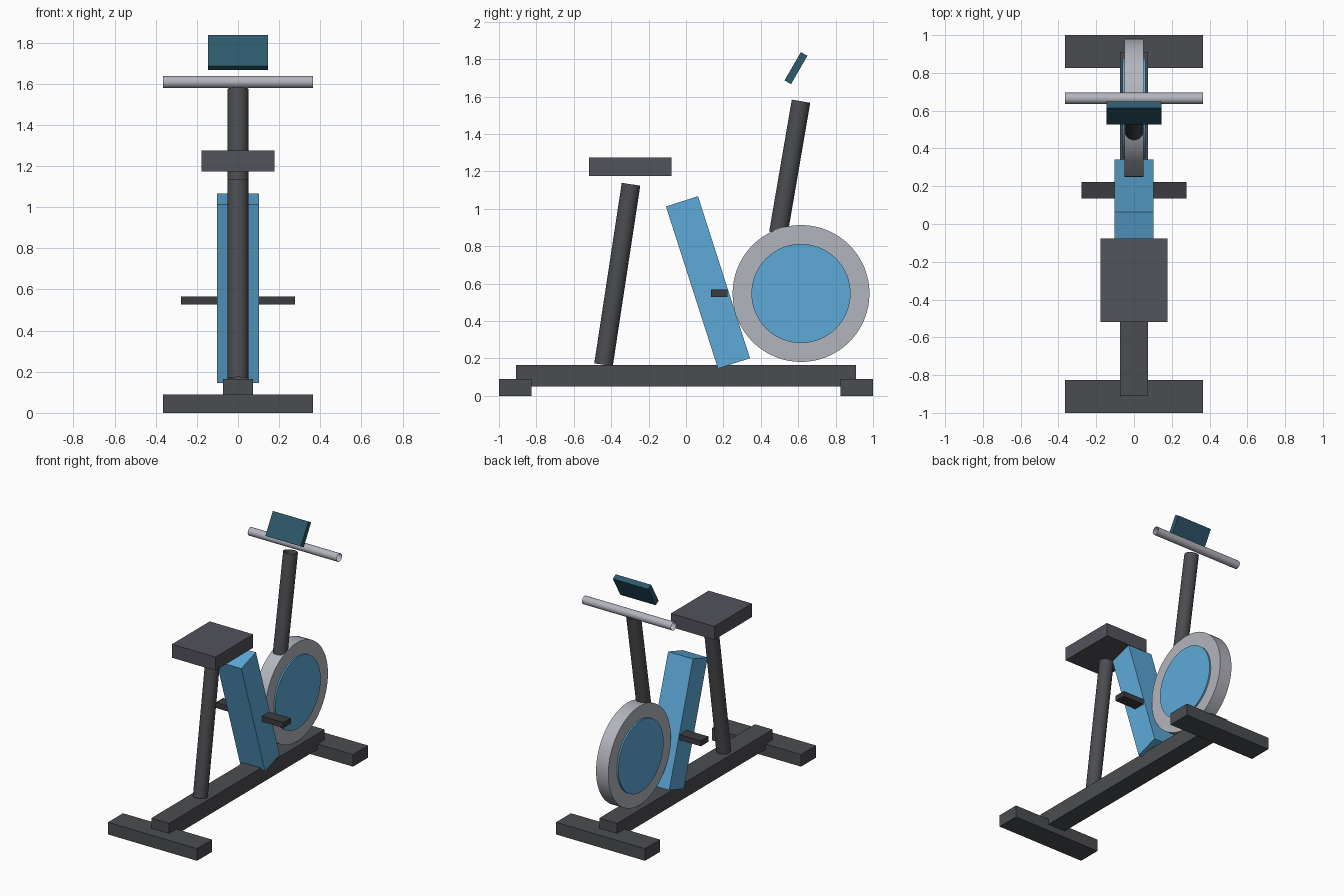
import bpy
from math import radians, pi
from mathutils import Vector

if "Cube" in bpy.data.objects:
    bpy.data.objects.remove(bpy.data.objects["Cube"])


def material(name, rgb):
    m = bpy.data.materials.new(name)
    m.diffuse_color = (*rgb, 1)
    m.use_nodes = True
    m.node_tree.nodes["Principled BSDF"].inputs["Base Color"].default_value = m.diffuse_color
    return m


DARK = material("dark_grey", (0.07, 0.073, 0.08))
PAD = material("pad_grey", (0.085, 0.085, 0.105))
BLACK = material("near_black", (0.045, 0.045, 0.05))
SILVER = material("silver", (0.45, 0.46, 0.51))
BLUE = material("blue", (0.11, 0.40, 0.69))
TEAL = material("teal", (0.026, 0.10, 0.15))


def box(name, center, size, mat, tilt=0):
    bpy.ops.mesh.primitive_cube_add(size=1, location=center)
    o = bpy.context.object
    o.name = name
    o.scale = size
    bpy.ops.object.transform_apply(location=False, rotation=False, scale=True)
    o.rotation_euler.x = radians(tilt)
    o.data.materials.append(mat)
    return o


def rod(name, start, end, radius, mat, sides=32, fill='NGON'):
    a, b = Vector(start), Vector(end)
    bpy.ops.mesh.primitive_cylinder_add(
        vertices=sides, radius=radius, depth=(b - a).length,
        end_fill_type=fill, location=(a + b) / 2,
        rotation=(b - a).to_track_quat('Z', 'Y').to_euler())
    o = bpy.context.object
    o.name = name
    o.data.materials.append(mat)
    bpy.ops.object.shade_smooth_by_angle(angle=radians(30))
    return o


# Floor frame: long beam and two cross feet
box("base_beam", (0, 0, 0.107), (0.146, 1.82, 0.115), DARK)
for name, s in (("rear_foot", -1), ("front_foot", 1)):
    box(name, (0, s * 0.9125, 0.045), (0.73, 0.175, 0.09), DARK)

# Seat and its leaning post
rod("seat_post", (0, -0.441, 0.166), (0, -0.294, 1.131), 0.05, DARK, fill='NOTHING')
box("seat", (0, -0.298, 1.225), (0.356, 0.442, 0.10), PAD)

# Slanted drive housing with the pedal bar through it
box("drive_housing", (0, 0.1175, 0.6065), (0.204, 0.18, 0.91), BLUE, 17.8)
box("pedal_bar", (0, 0.178, 0.547), (0.555, 0.087, 0.04), BLACK)

# Flywheel with raised blue side discs
rod("flywheel", (-0.05, 0.615, 0.547), (0.05, 0.615, 0.547), 0.366, SILVER, 64)
rod("flywheel_disc", (-0.061, 0.615, 0.547), (0.061, 0.615, 0.547), 0.265, BLUE, 64)

# Handlebar post, open-ended handlebar tube and tilted monitor
rod("handlebar_post", (0, 0.494, 0.87), (0, 0.615, 1.575), 0.05, DARK, fill='NOTHING')
rod("handlebar", (-0.365, 0.665, 1.609), (0.365, 0.665, 1.609), 0.03, SILVER, fill='NOTHING')
box("monitor", (0, 0.588, 1.752), (0.29, 0.04, 0.175), TEAL, -30)
